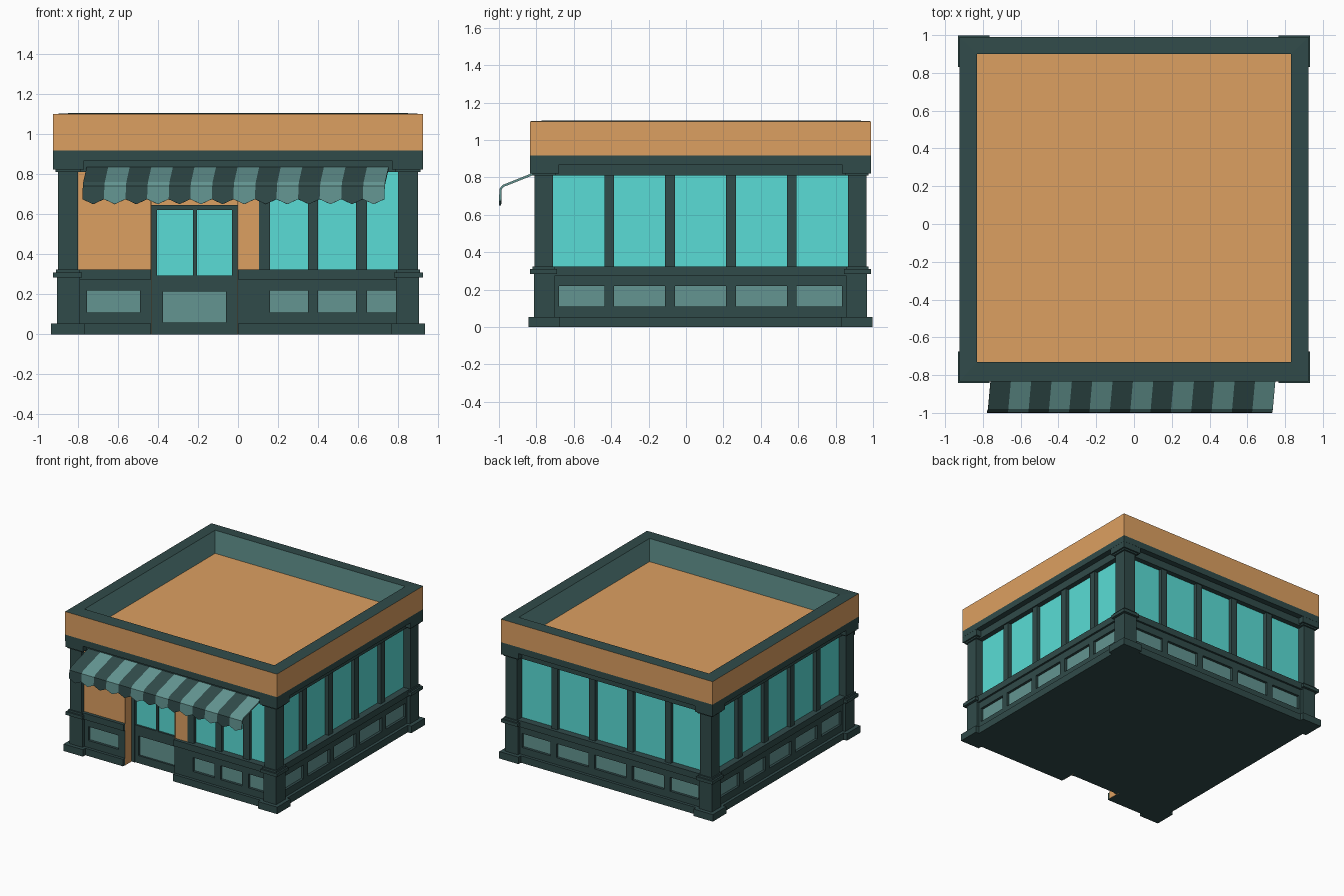
import bpy, bmesh

if "Cube" in bpy.data.objects:
    bpy.data.objects.remove(bpy.data.objects["Cube"])

HX, HY, CY = 0.90, 0.8875, 0.0775      # column faces and building centre in y


def material(name, rgb):
    m = bpy.data.materials.new(name)
    m.diffuse_color = (*rgb, 1)
    m.use_nodes = True
    m.node_tree.nodes["Principled BSDF"].inputs["Base Color"].default_value = m.diffuse_color
    return m


DARK = material("dark_green", (0.03, 0.07, 0.068))
PALE = material("pale_green", (0.125, 0.30, 0.285))
GLASS = material("glass_teal", (0.10, 0.72, 0.67))
ORANGE = material("orange_render", (0.72, 0.35, 0.12))


def finish(name, bm, *mats):
    me = bpy.data.meshes.new(name)
    bm.to_mesh(me)
    bm.free()
    ob = bpy.data.objects.new(name, me)
    for m in mats:
        me.materials.append(m)
    bpy.context.collection.objects.link(ob)
    return ob


def prism(bm, outline, z0, z1):
    lo = [bm.verts.new((x, y, z0)) for x, y in outline]
    hi = [bm.verts.new((x, y, z1)) for x, y in outline]
    bm.faces.new(lo[::-1])
    bm.faces.new(hi)
    n = len(lo)
    for i in range(n):
        k = (i + 1) % n
        bm.faces.new((lo[i], lo[k], hi[k], hi[i]))


def boxes(name, mat, items):
    """items: (x0, x1, y0, y1, z0, z1)"""
    bm = bmesh.new()
    for x0, x1, y0, y1, z0, z1 in items:
        x0, x1 = sorted((x0, x1))
        y0, y1 = sorted((y0, y1))
        prism(bm, [(x0, y0), (x1, y0), (x1, y1), (x0, y1)], z0, z1)
    return finish(name, bm, mat)


def on_side(side, u0, u1, z0, z1, d, back=-0.07):
    """Box on one facade: u along the wall, d outward from the column face."""
    if side in ("left", "right"):
        s = 1 if side == "right" else -1
        return (s * (HX + back), s * (HX + d), u0, u1, z0, z1)
    s = 1 if side == "back" else -1
    return (u0, u1, CY + s * (HY + back), CY + s * (HY + d), z0, z1)


# Core with the doorway notch, and the solid top above it
bm = bmesh.new()
cx, y0, y1 = HX - 0.065, CY - HY + 0.065, CY + HY - 0.065
prism(bm, [(-cx, y0), (-0.435, y0), (-0.435, -0.68), (0, -0.68), (0, y0),
           (cx, y0), (cx, y1), (-cx, y1)], 0, 0.81)
finish("core", bm, DARK)
boxes("core_top", DARK, [(-cx, cx, y0, y1, 0.81, 0.90)])

# Corner columns: base, pedestal, cap, shaft, capital block
corners = []
for sx in (-1, 1):
    for sy in (-1, 1):
        for out, inn, z0, z1 in ((0.033, 0.135, 0, 0.055), (0.003, 0.11, 0.055, 0.285),
                                 (0.023, 0.12, 0.285, 0.31), (0.010, 0.11, 0.31, 0.325),
                                 (0, 0.10, 0.325, 0.82), (0.012, 0.115, 0.81, 0.822),
                                 (0.024, 0.13, 0.822, 0.88)):
            corners.append((sx * (HX + out), sx * (HX - inn),
                            CY + sy * (HY + out), CY + sy * (HY - inn), z0, z1))
boxes("corner_columns", DARK, corners)


def facade(side, a, b, windows, panels):
    """Rails, mullions, recessed panels and glass between a and b."""
    d = -0.02
    dark = [on_side(side, a, b, 0, 0.055, 0.003), on_side(side, a, b, 0.055, 0.11, d),
            on_side(side, a, b, 0.22, 0.275, d), on_side(side, a, b, 0.275, 0.325, -0.005)]
    edges = [a] + [e for w in panels for e in w] + [b]
    for p, q in zip(edges[::2], edges[1::2]):
        dark.append(on_side(side, p, q, 0.11, 0.22, d))
    for (_, p), (q, _) in zip(windows, windows[1:]):
        dark.append(on_side(side, p, q, 0.325, 0.81, -0.03))
    boxes(side + "_frame_%d" % (a > 0 or b > 0), DARK, dark)
    boxes(side + "_panels", PALE, [on_side(side, p, q, 0.11, 0.22, -0.04) for p, q in panels])
    if windows:
        boxes(side + "_windows", GLASS,
              [on_side(side, p, q, 0.325, 0.81, -0.06) for p, q in windows])


# Five-bay side and back walls
for side in ("left", "right", "back"):
    mid, half = (0, HX - 0.10) if side == "back" else (CY, HY - 0.10)
    gap = 0.052
    w = (2 * half - 4 * gap) / 5
    wins = [(mid - half + i * (w + gap), mid - half + i * (w + gap) + w) for i in range(5)]
    pans = list(wins)
    pans[0] = (wins[0][0] + 0.03, wins[0][1])
    pans[-1] = (wins[-1][0], wins[-1][1] - 0.03)
    facade(side, mid - half, mid + half, wins, pans)

# Shop front either side of the door
bays = [(0.16, 0.35), (0.40, 0.59), (0.645, 0.80)]
facade("front", 0, 0.80, bays, bays[:2] + [(0.645, 0.79)])
facade("front", -0.80, -0.435, [], [(-0.755, -0.49)])
boxes("front_mullion", DARK, [on_side("front", 0.105, 0.16, 0.325, 0.81, -0.03)])
boxes("front_orange_walls", ORANGE, [
    on_side("front", -0.80, -0.435, 0.325, 0.81, -0.03),
    on_side("front", 0, 0.105, 0.325, 0.81, -0.03),
    (-0.436, -0.432, -0.79, -0.68, 0, 0.81),
    (-0.003, 0.001, -0.79, -0.68, 0, 0.81),
    (-0.435, 0, -0.69, -0.67, 0.645, 0.81)])

# Door in the recess
boxes("door_frame", DARK, [
    (-0.433, -0.405, -0.71, -0.67, 0, 0.645), (-0.03, -0.002, -0.71, -0.67, 0, 0.645),
    (-0.433, -0.002, -0.71, -0.67, 0.62, 0.645), (-0.225, -0.205, -0.705, -0.67, 0.27, 0.62),
    (-0.405, -0.03, -0.705, -0.67, 0.215, 0.295), (-0.405, -0.03, -0.705, -0.67, 0, 0.06),
    (-0.405, -0.375, -0.705, -0.67, 0.06, 0.215), (-0.06, -0.03, -0.705, -0.67, 0.06, 0.215)])
boxes("door_glass", GLASS, [(-0.405, -0.225, -0.69, -0.67, 0.295, 0.62),
                            (-0.205, -0.03, -0.69, -0.67, 0.295, 0.62)])
boxes("door_panel", PALE, [(-0.375, -0.06, -0.69, -0.67, 0.06, 0.215)])

# Header, cornice and roof
OX, OY0, OY1 = 0.925, -0.835, 0.99
boxes("header", DARK, [(-0.88, 0.88, CY - HY + 0.02, CY + HY - 0.02, 0.81, 0.88)])
boxes("cornice", DARK, [(-OX, OX, OY0, OY1, 0.868, 0.918)])
boxes("roof", ORANGE, [(-0.84, 0.84, -0.74, 0.91, 0.91, 0.922)])

# Parapet: orange outside, dark rim, pale inside
bm = bmesh.new()
outer = (-OX, OX, OY0, OY1)
inner = (-0.83, 0.83, -0.73, 0.90)
rings = [[bm.verts.new(p) for p in ((r[0], r[2], z), (r[1], r[2], z), (r[1], r[3], z), (r[0], r[3], z))]
         for r, z in ((outer, 0.918), (outer, 1.10), (inner, 1.105), (inner, 0.918))]
for i in range(4):
    lo, hi = rings[i], rings[(i + 1) % 4]
    for j in range(4):
        k = (j + 1) % 4
        bm.faces.new((lo[j], lo[k], hi[k], hi[j])).material_index = (0, 1, 2, 1)[i]
finish("parapet", bm, ORANGE, DARK, PALE)

# Striped awning with a pointed valance
bm = bmesh.new()
N = 14
W = 1.508 / N
cols = []
for c in range(2 * N + 1):
    x = -0.755 + c * W / 2
    tip = 0.65 if c % 2 else 0.675
    cols.append([bm.verts.new((x + s, y, z)) for y, z, s in
                 ((-0.78, 0.84, 0), (-0.98, 0.76, -0.018), (-0.997, 0.74, -0.02), (-1, tip, -0.022))])
for c in range(2 * N):
    a, b = cols[c], cols[c + 1]
    for r in range(3):
        bm.faces.new((a[r + 1], b[r + 1], b[r], a[r])).material_index = (c // 2) % 2
awning = finish("awning", bm, DARK, PALE)
mod = awning.modifiers.new("thickness", "SOLIDIFY")
mod.thickness = 0.012
mod.offset = -1
